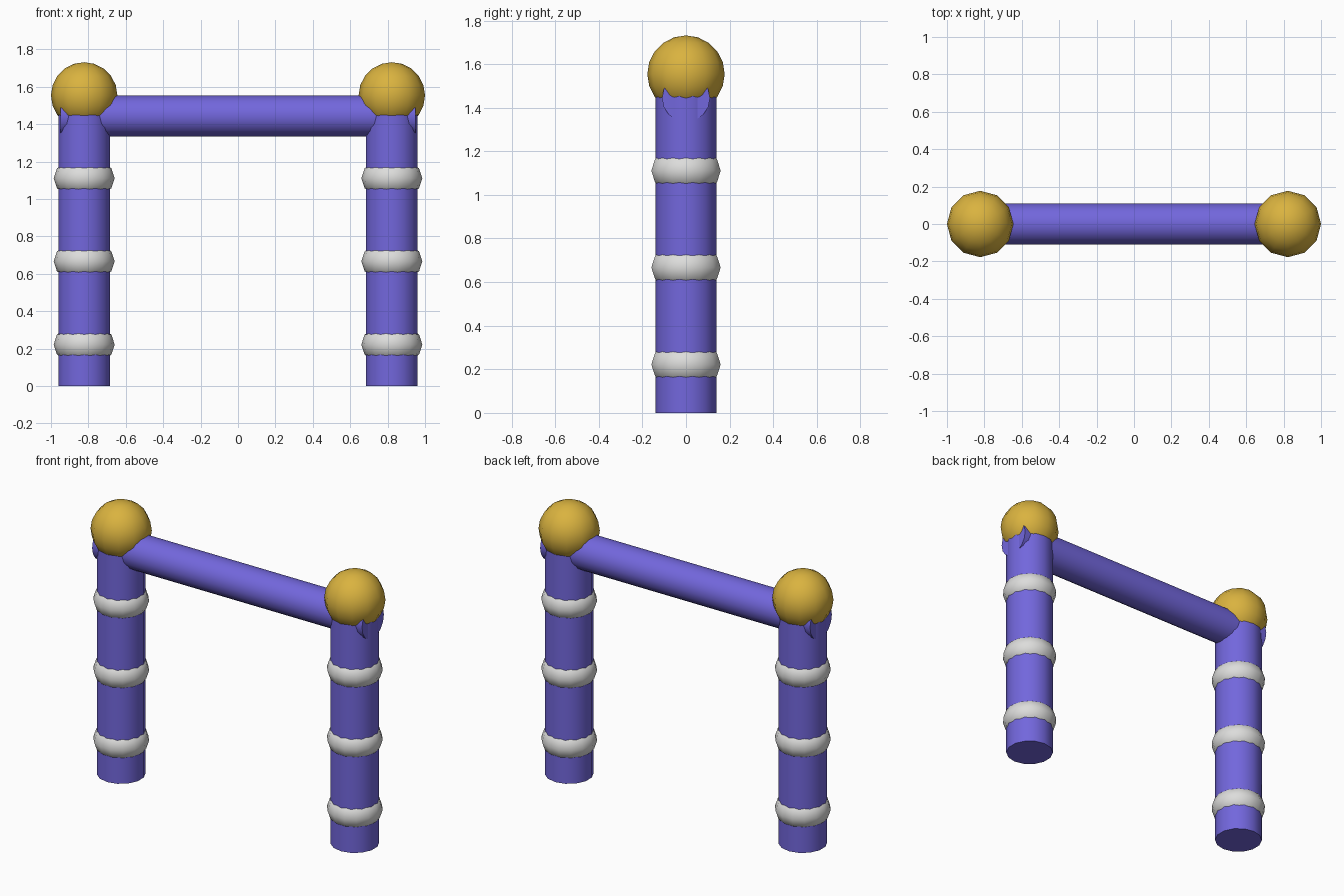
import bpy
import math

cube = bpy.data.objects.get("Cube")
if cube:
    bpy.data.objects.remove(cube, do_unlink=True)


def make_material(name, rgb):
    mat = bpy.data.materials.new(name)
    mat.use_nodes = True
    mat.diffuse_color = (*rgb, 1)
    mat.node_tree.nodes["Principled BSDF"].inputs["Base Color"].default_value = (*rgb, 1)
    return mat


PURPLE = make_material("purple paint", (0.17, 0.135, 0.72))
GOLD = make_material("gold", (0.70, 0.45, 0.05))
GREY = make_material("light grey", (0.72, 0.72, 0.71))


def finish(name, mat):
    """Name, colour and smooth the active object."""
    obj = bpy.context.object
    obj.name = name
    obj.data.materials.append(mat)
    bpy.ops.object.shade_smooth_by_angle(angle=math.radians(50))
    return obj


POST_X = 0.8225
POST_TOP = 1.55
RING_HEIGHTS = (0.222, 0.667, 1.111)

for side, x in (("left", POST_X), ("right", -POST_X)):
    # Upright post
    bpy.ops.mesh.primitive_cylinder_add(
        vertices=14, radius=0.141, depth=POST_TOP, location=(x, 0, POST_TOP / 2))
    finish(side + "_post", PURPLE)

    # Bulging bands around the post
    for i, z in enumerate(RING_HEIGHTS):
        bpy.ops.mesh.primitive_torus_add(
            major_segments=14, minor_segments=10, major_radius=0.073,
            minor_radius=0.09, location=(x, 0, z))
        finish(f"{side}_band_{i + 1}", GREY)

    # Ball on top
    bpy.ops.mesh.primitive_uv_sphere_add(
        segments=12, ring_count=10, radius=0.1775, location=(x, 0, 1.554))
    finish(side + "_ball", GOLD)

# Crossbar, with its ends just breaking through the outer side of the posts
bpy.ops.mesh.primitive_cylinder_add(
    vertices=16, radius=0.11, depth=1.9, location=(0, 0, 1.444),
    rotation=(0, math.pi / 2, 0))
finish("crossbar", PURPLE)
